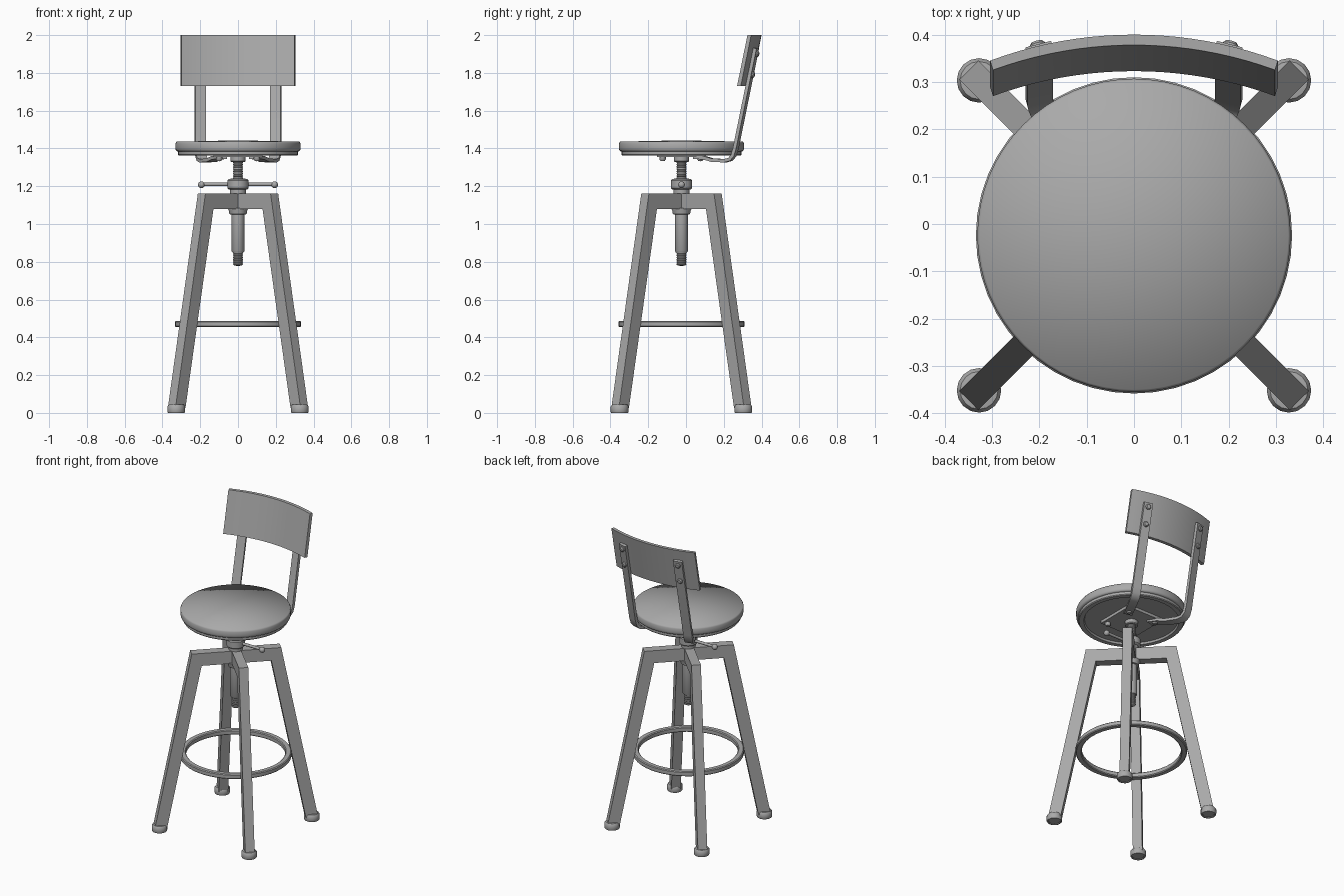
import bpy, bmesh, math
from mathutils import Vector, Matrix

if "Cube" in bpy.data.objects:
    bpy.data.objects.remove(bpy.data.objects["Cube"])

CY = -0.024  # y of the stool's vertical axis

# Dark grey finish shared by every part
GREY = bpy.data.materials.new("dark_grey")
GREY.diffuse_color = (0.4, 0.4, 0.4, 1)
GREY.use_nodes = True
GREY.node_tree.nodes["Principled BSDF"].inputs["Base Color"].default_value = GREY.diffuse_color


def finish(bm, name, smooth=35):
    """Turn a bmesh into an object, smooth except at sharp edges."""
    bmesh.ops.remove_doubles(bm, verts=bm.verts, dist=1e-5)
    bmesh.ops.recalc_face_normals(bm, faces=bm.faces)
    for f in bm.faces:
        f.smooth = True
    for e in bm.edges:
        e.smooth = len(e.link_faces) == 2 and e.calc_face_angle(0) < math.radians(smooth)
    me = bpy.data.meshes.new(name)
    bm.to_mesh(me)
    bm.free()
    me.materials.append(GREY)
    ob = bpy.data.objects.new(name, me)
    bpy.context.collection.objects.link(ob)
    return ob


def lathe(name, profile, n=32, loc=(0, CY, 0), rot=None, closed=False, smooth=35):
    """Revolve (radius, z) points about z."""
    bm = bmesh.new()
    vs = [bm.verts.new((r, 0, z)) for r, z in profile]
    es = [bm.edges.new(p) for p in zip(vs, vs[1:])]
    if closed:
        es.append(bm.edges.new((vs[-1], vs[0])))
    bmesh.ops.spin(bm, geom=vs + es, cent=(0, 0, 0), axis=(0, 0, 1),
                   angle=math.tau, steps=n, use_merge=True)
    ob = finish(bm, name, smooth)
    ob.matrix_world = Matrix.Translation(loc) @ (rot.to_matrix().to_4x4() if rot else Matrix())
    return ob


def sweep(name, rings):
    """Skin a list of equal-length cross-sections, capping the ends."""
    bm = bmesh.new()
    rows = [[bm.verts.new(p) for p in ring] for ring in rings]
    k = len(rows[0])
    for a, b in zip(rows, rows[1:]):
        for i in range(k):
            bm.faces.new((a[i], a[(i + 1) % k], b[(i + 1) % k], b[i]))
    bm.faces.new(rows[0])
    bm.faces.new(rows[-1])
    return finish(bm, name)


def bolt(name, loc, direction, r=0.016, h=0.014):
    q = Vector(direction).to_track_quat('Z', 'Y')
    lathe(name, [(0, -0.006), (r, -0.006), (r, h * 0.4), (r * 0.7, h * 0.85), (0, h)], 12, loc, q)


# Four bent legs meeting in a cross, with round feet
leg = [(0, 1.08), (0, 1.162), (0.272, 1.162), (0.497, 0.025), (0.422, 0.025), (0.212, 1.08)]
foot = [(0, 0.004), (0.034, 0.004), (0.036, 0), (0.044, 0), (0.047, 0.006),
        (0.047, 0.034), (0.04, 0.044), (0, 0.05)]
for i, side in enumerate(("back_right", "back_left", "front_left", "front_right")):
    a = math.pi / 4 + i * math.pi / 2
    rad, tan = Vector((math.cos(a), math.sin(a), 0)), Vector((-math.sin(a), math.cos(a), 0))
    c = Vector((0, CY, 0))
    sweep(side + "_leg", [[c + rad * r + tan * w + Vector((0, 0, z)) for r, z in leg]
                          for w in (-0.0285, 0.0285)])
    lathe(side + "_foot", foot, 16, c + rad * 0.463)

# Footrest ring
lathe("footrest_ring", [(0.298, 0.46), (0.303, 0.455), (0.329, 0.455), (0.334, 0.46),
                        (0.334, 0.482), (0.329, 0.487), (0.303, 0.487), (0.298, 0.482)],
      48, closed=True)

# Threaded post
thread = [(0, 0.778), (0.02, 0.78)]
z = 0.785
while z < 1.34:
    thread += [(0.026, z), (0.026, z + 0.004), (0.0235, z + 0.006), (0.0235, z + 0.009)]
    z += 0.012
lathe("screw_post", thread + [(0.02, 1.36), (0, 1.36)], 20)

# Sleeve, lower flange, height nut and seat collar
lathe("sleeve", [(0.02, 0.85), (0.03, 0.85), (0.034, 0.856), (0.034, 1.05), (0.044, 1.052),
                 (0.047, 1.058), (0.047, 1.068), (0.053, 1.08), (0.053, 1.084), (0.02, 1.084)], 24)
lathe("height_nut", [(0.02, 1.155), (0.042, 1.155), (0.042, 1.182), (0.05, 1.184), (0.056, 1.19),
                     (0.056, 1.23), (0.05, 1.237), (0.038, 1.24), (0.02, 1.24)], 24)
lathe("seat_collar", [(0.02, 1.328), (0.036, 1.328), (0.04, 1.333), (0.04, 1.36), (0, 1.36)], 24)

# Turning handle with ball ends
x_axis = Vector((1, 0, 0)).to_track_quat('Z', 'Y')
lathe("handle_rod", [(0, -0.19), (0.009, -0.19), (0.009, 0.19), (0, 0.19)], 12, (0, CY, 1.21), x_axis)
for s, side in ((1, "right"), (-1, "left")):
    ball = [(0.018 * math.sin(t * math.pi / 8), -0.018 * math.cos(t * math.pi / 8)) for t in range(9)]
    lathe(side + "_handle_ball", ball, 16, (s * 0.194, CY, 1.208))

# Round seat: hollow base and cushion
lathe("seat_base", [(0, 1.374), (0.28, 1.374), (0.285, 1.362), (0.313, 1.362), (0.317, 1.367),
                    (0.317, 1.39), (0, 1.39)], 64)
lathe("seat_cushion", [(0, 1.384), (0.322, 1.384), (0.329, 1.39), (0.331, 1.4), (0.331, 1.426),
                       (0.326, 1.436), (0, 1.443)], 64, smooth=65)

# Mounting plate and its bolts under the seat
sweep("mounting_plate", [[(x, CY + y, z) for x, y in ((-.13, -.13), (.13, -.13), (.13, .13), (-.13, .13))]
                         for z in (1.356, 1.376)])
for x in (-0.1, 0.1):
    for y in (-0.1, 0.1):
        bolt("plate_bolt", (x, CY + y, 1.35), (0, 0, -1), 0.017, 0.018)

# Curved, leaning backrest
R, LEAN = 0.868, 0.204


def back_y(x, z, depth=0.0):
    return 0.40 - R + math.sqrt(R * R - x * x) - depth + (z - 2) * LEAN


N = 20
sections = []
for i in range(N + 1):
    x = -0.304 + 0.608 * i / N
    xi = x * 0.98
    sections.append([(x, back_y(x, 1.73), 1.73), (x, back_y(x, 2), 2),
                     (xi, back_y(xi, 2, 0.022), 2), (xi, back_y(xi, 1.73, 0.022), 1.73)])
sweep("backrest", sections)

# Bent straps joining seat and backrest
top = Vector((0.2, back_y(0.2, 1.93) + 0.009, 1.93))
low = Vector((0.2, back_y(0.2, 1.40) + 0.009, 1.40))
path = [Vector((0.085, 0.045, 1.354)), Vector((0.115, 0.10, 1.35)), Vector((0.14, 0.14, 1.338)),
        Vector((0.178, 0.208, 1.335)), Vector((0.19, 0.235, 1.342)),
        Vector((0.197, 0.252, 1.362)), low, top]
wide = Vector((math.cos(0.25), -math.sin(0.25), 0))
for s, side in ((1, "right"), (-1, "left")):
    rings = []
    for i, p in enumerate(path):
        t = (path[min(i + 1, len(path) - 1)] - path[max(i - 1, 0)]).normalized()
        n = wide.cross(t).normalized()
        ring = [p + wide * u * 0.028 + n * v * 0.009 for u, v in ((-1, -1), (1, -1), (1, 1), (-1, 1))]
        rings.append([(q.x * s, q.y, q.z) for q in ring])
    sweep(side + "_back_strap", rings)
    for z in (1.79, 1.90):
        bolt(side + "_strap_bolt", (s * 0.203, back_y(0.2, z) + 0.019, z), (s * 0.24, 0.95, -0.2), 0.017, 0.012)
